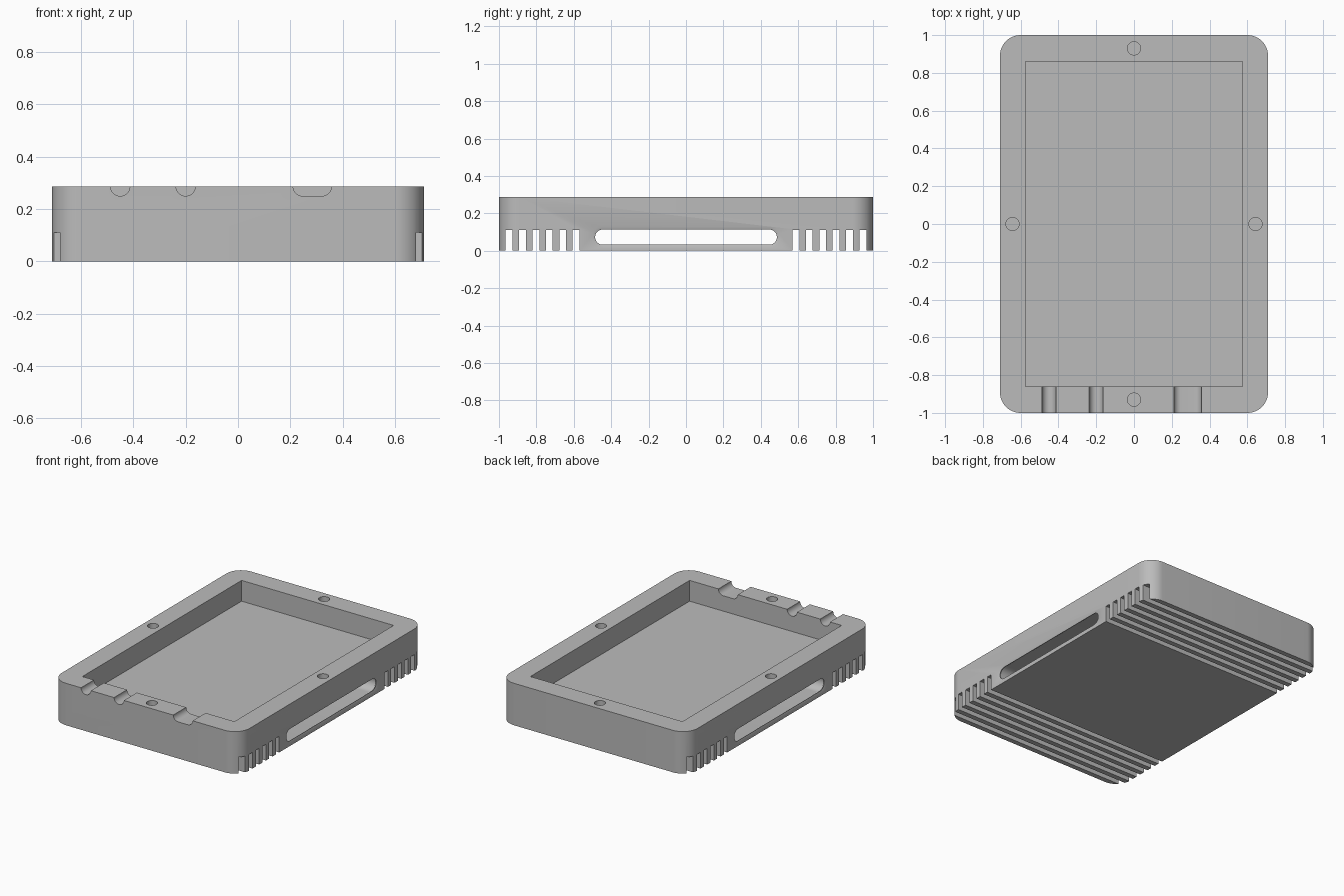
import bpy, bmesh
from math import sin, cos, pi
from mathutils import Vector

cube = bpy.data.objects.get("Cube")
if cube:
    bpy.data.objects.remove(cube, do_unlink=True)

WIDTH, LENGTH, HEIGHT = 1.42, 2.0, 0.287

grey = bpy.data.materials.new("plain grey")
grey.use_nodes = True
colour = (0.5, 0.5, 0.5, 1)
grey.diffuse_color = colour
grey.node_tree.nodes["Principled BSDF"].inputs["Base Color"].default_value = colour


def rounded_rect(w, h, r, steps=12):
    """Counter-clockwise outline, without repeated points."""
    points = []
    for i, (sx, sy) in enumerate([(1, 1), (-1, 1), (-1, -1), (1, -1)]):
        for k in range(steps + 1):
            a = (i + k / steps) * pi / 2
            p = Vector((sx * (w / 2 - r) + r * cos(a), sy * (h / 2 - r) + r * sin(a)))
            if all((p - q).length > 1e-5 for q in points):
                points.append(p)
    return points


def rect(w, h):
    return [Vector((sx * w / 2, sy * h / 2)) for sx, sy in [(1, 1), (-1, 1), (-1, -1), (1, -1)]]


def loft(bm, loops):
    """Closed solid through a series of matching 3D loops."""
    rings = [[bm.verts.new(p) for p in loop] for loop in loops]
    n = len(rings[0])
    for a, b in zip(rings, rings[1:]):
        for i in range(n):
            j = (i + 1) % n
            bm.faces.new((a[i], a[j], b[j], b[i]))
    bm.faces.new(rings[0][::-1])
    bm.faces.new(rings[-1])


def upright(bm, outline, x, y, z0, z1):
    loft(bm, [[(x + p.x, y + p.y, z) for p in outline] for z in (z0, z1)])


def make(name, bm):
    bmesh.ops.recalc_face_normals(bm, faces=bm.faces)
    mesh = bpy.data.meshes.new(name)
    bm.to_mesh(mesh)
    bm.free()
    obj = bpy.data.objects.new(name, mesh)
    mesh.materials.append(grey)
    bpy.context.collection.objects.link(obj)
    return obj


# Main block with rounded corners
bm = bmesh.new()
upright(bm, rounded_rect(WIDTH, LENGTH, 0.11), 0, 0, 0, HEIGHT)
tray = make("tray", bm)
cutters = []

# Square pocket in the top
bm = bmesh.new()
upright(bm, rect(1.15, 1.72), 0, 0, 0.145, 0.4)
cutters.append(make("pocket_cutter", bm))

# Grooves across the underside, six at each end
bm = bmesh.new()
for side in (-1, 1):
    for i in range(6):
        upright(bm, rect(2, 0.037), 0, side * (0.947 - 0.072 * i), -0.1, 0.111)
cutters.append(make("groove_cutter", bm))

# Blind holes in the middle of each rim
bm = bmesh.new()
for x, y in [(0, 0.93), (0, -0.93), (0.643, 0), (-0.643, 0)]:
    upright(bm, rounded_rect(0.07, 0.07, 0.035, 8), x, y, 0.16, 0.4)
cutters.append(make("hole_cutter", bm))

# Round-bottomed cable notches in the front rim
bm = bmesh.new()
for x, w in [(-0.45, 0.074), (-0.2, 0.074), (0.284, 0.147)]:
    outline = rounded_rect(w, 0.074, 0.037, 8)
    loft(bm, [[(x + p.x, y, HEIGHT + p.y) for p in outline] for y in (-1.1, -0.8)])
cutters.append(make("notch_cutter", bm))

# Long slot through both sides with rounded mouths
bm = bmesh.new()
lip = 0.016
profile = [(0.8, lip), (WIDTH / 2, lip)]
for k in range(1, 6):
    a = k / 5 * pi / 2
    profile.append((WIDTH / 2 - lip * sin(a), lip * (1 - cos(a))))
profile += [(-x, g) for x, g in reversed(profile)]
loops = []
for x, grow in profile:
    h = 0.08 + 2 * grow
    outline = rounded_rect(0.97 + 2 * grow, h, h / 2, 10)
    loops.append([(x, p.x, 0.073 + p.y) for p in outline])
loft(bm, loops)
cutters.append(make("slot_cutter", bm))

# Cut everything out of the block
bpy.context.view_layer.objects.active = tray
for cutter in cutters:
    cutter.hide_render = True
    mod = tray.modifiers.new(cutter.name, "BOOLEAN")
    mod.operation = "DIFFERENCE"
    mod.solver = "EXACT"
    mod.object = cutter
    bpy.ops.object.modifier_apply(modifier=mod.name)
    bpy.data.objects.remove(cutter, do_unlink=True)

# Smooth curves, crisp edges
for obj in bpy.context.selected_objects:
    obj.select_set(False)
tray.select_set(True)
bpy.ops.object.shade_smooth_by_angle(angle=pi / 6)
